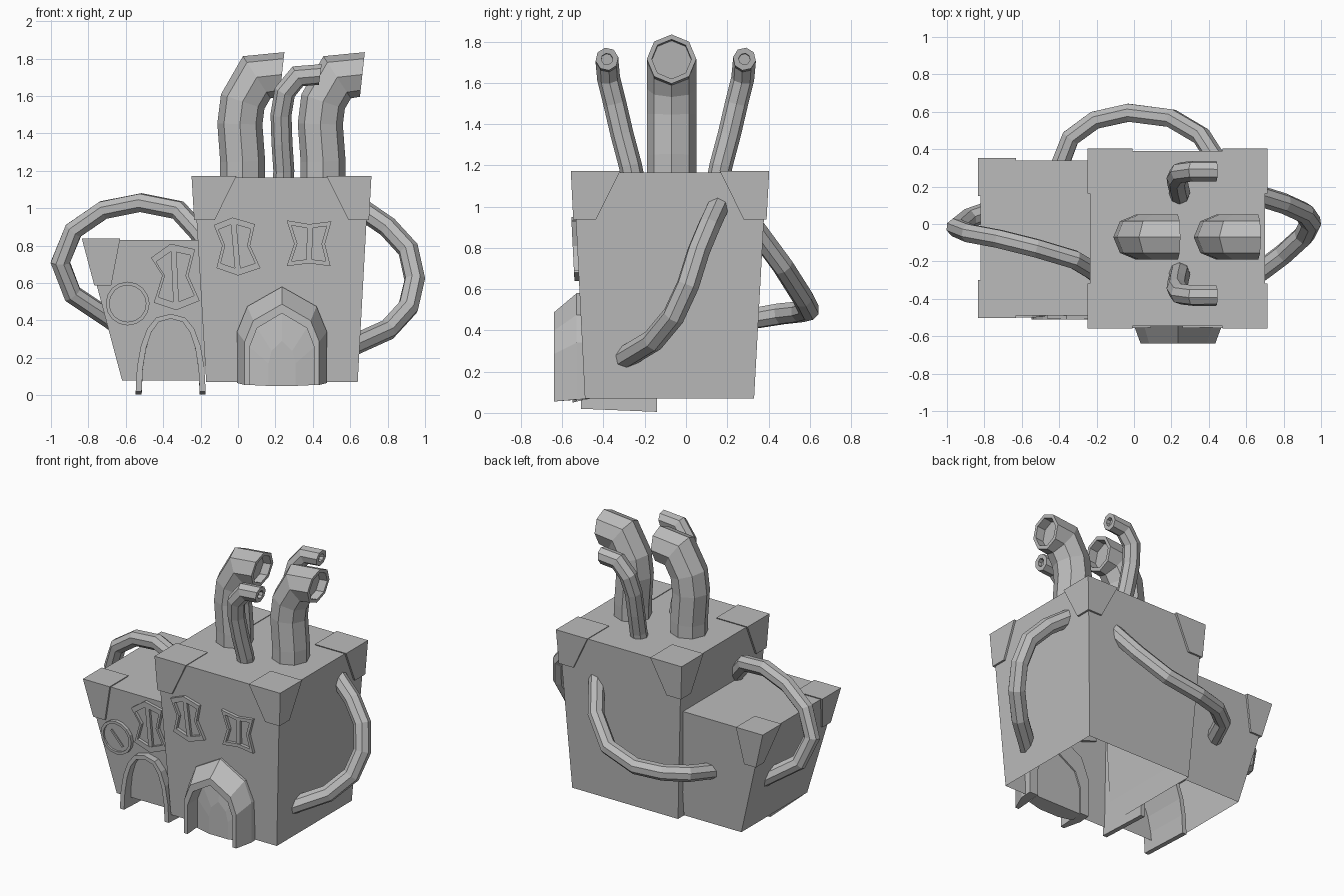
import bpy, bmesh, math
from mathutils import Vector

if "Cube" in bpy.data.objects:
    bpy.data.objects.remove(bpy.data.objects["Cube"])

clay = bpy.data.materials.new("plain_grey")
clay.use_nodes = True
GREY = (0.5, 0.5, 0.5, 1)
clay.diffuse_color = GREY
clay.node_tree.nodes["Principled BSDF"].inputs["Base Color"].default_value = GREY


def skin(name, loops, cap_start=True, cap_end=True, ring=False):
    """Join closed loops of points with quads, in order."""
    bm = bmesh.new()
    rows = [[bm.verts.new(p) for p in loop] for loop in loops]
    pairs = list(zip(rows, rows[1:])) + ([(rows[-1], rows[0])] if ring else [])
    for a, b in pairs:
        for i in range(len(a)):
            j = (i + 1) % len(a)
            bm.faces.new((a[i], a[j], b[j], b[i]))
    if cap_start and not ring:
        bm.faces.new(rows[0][::-1])
    if cap_end and not ring:
        bm.faces.new(rows[-1])
    bmesh.ops.recalc_face_normals(bm, faces=bm.faces)
    mesh = bpy.data.meshes.new(name)
    bm.to_mesh(mesh)
    bm.free()
    mesh.materials.append(clay)
    obj = bpy.data.objects.new(name, mesh)
    bpy.context.collection.objects.link(obj)
    return obj


def tube(name, path, radius, bore=0, slant=0, sides=8):
    """Faceted pipe along a path; bore hollows the last end, slant shears it."""
    pts = [Vector(p) for p in path]
    loops, normal = [], Vector((0, 1, 0))
    for i, p in enumerate(pts):
        before = (p - pts[i - 1]).normalized() if i else Vector()
        after = (pts[i + 1] - p).normalized() if i < len(pts) - 1 else Vector()
        t = (before + after).normalized()
        miter = 1 / max((before + after).length / 2, 0.85) if before.length and after.length else 1
        normal = (normal - t * normal.dot(t)).normalized()
        side = t.cross(normal)
        angles = [math.tau * k / sides for k in range(sides)]
        loops.append([p + radius * (normal * math.cos(a) + side * miter * math.sin(a)) for a in angles])
    if bore:
        for v in loops[-1]:
            v.x += slant * (v.z - pts[-1].z)
        mouth = [pts[-1].lerp(v, bore) for v in loops[-1]]
        loops += [mouth, [v - t * radius * 0.5 for v in mouth]]
    return skin(name, loops)


# Tapered buildings: (x0, x1, y0, y1, z) at the bottom and at the top
MAIN = ((-0.17, 0.64, -0.49, 0.33, 0.07), (-0.235, 0.7, -0.545, 0.39, 1.165))
ANNEX = ((-0.62, -0.18, -0.44, 0.28, 0.08), (-0.82, -0.18, -0.49, 0.34, 0.83))


def extents(block, z):
    low, high = block
    f = (z - low[4]) / (high[4] - low[4])
    return [a + (b - a) * f for a, b in zip(low[:4], high[:4])]


def rect(x0, x1, y0, y1, z):
    return [(x0, y0, z), (x1, y0, z), (x1, y1, z), (x0, y1, z)]


def corner_cap(name, block, ix, iy, size, foot, drop):
    loops, out = [], 0.013
    top = block[1][4] + 0.007
    for z, s in ((top - drop, foot), (top, size)):
        e = extents(block, z)
        sx, sy = (1, -1)[ix], (1, -1)[iy]
        x, y = e[ix] - sx * out, e[2 + iy] - sy * out
        loops.append(rect(x, x + sx * s, y, y + sy * s, z))
    skin(name, loops)


skin("main_body", [rect(*r) for r in MAIN], cap_start=False)
skin("annex_body", [rect(*r) for r in ANNEX], cap_start=False)
for iy, depth in enumerate(("front", "back")):
    for ix, side in enumerate(("right", "left")):
        corner_cap(f"main_cap_{depth}_{side}", MAIN, ix, iy, 0.24, 0.11, 0.235)
    corner_cap(f"annex_cap_{depth}", ANNEX, 0, iy, 0.205, 0.09, 0.25)

# Wide chimneys bending to the left
for name, dx in (("chimney_right", 0), ("chimney_left", 0.43)):
    path = [(0.025, 1.1), (0.025, 1.25), (0.01, 1.45), (0.025, 1.57), (0.10, 1.70), (0.235, 1.715)]
    tube(name, [(x + dx, -0.07, z) for x, z in path], 0.12, bore=0.8, slant=0.22)

# Thin chimneys leaning outward, mirrored front to back
for name, s in (("thin_chimney_front", -1), ("thin_chimney_back", 1)):
    path = [(0.24, 0.20, 1.1), (0.245, 0.22, 1.2), (0.235, 0.26, 1.35), (0.23, 0.295, 1.5),
            (0.25, 0.325, 1.62), (0.32, 0.333, 1.705), (0.44, 0.333, 1.715)]
    tube(name, [(x, s * y - 0.05, z) for x, y, z in path], 0.056, bore=0.5, slant=0.22)

# Looping pipes on the outside walls
tube("pipe_right", [(-0.15, -0.30, 0.79), (-0.22, -0.25, 0.88), (-0.32, -0.19, 0.99), (-0.52, -0.13, 1.03),
                    (-0.72, -0.08, 0.99), (-0.88, -0.05, 0.88), (-0.95, -0.02, 0.71),
                    (-0.885, 0.03, 0.54), (-0.66, 0.11, 0.39)], 0.052)
tube("pipe_left", [(0.64, 0.16, 1.01), (0.80, 0.11, 0.90), (0.91, 0.06, 0.78), (0.945, 0.01, 0.62),
                   (0.91, -0.06, 0.47), (0.80, -0.16, 0.35), (0.60, -0.31, 0.26)], 0.056)
tube("pipe_back", [(0.45, 0.33, 0.90), (0.36, 0.47, 0.71), (0.2, 0.565, 0.56), (-0.03, 0.595, 0.50),
                   (-0.21, 0.555, 0.49), (-0.34, 0.46, 0.48), (-0.41, 0.28, 0.45)], 0.052)


def on_wall(block, x, z, out):
    return (x, extents(block, z)[2] - out, z)


def frame(name, block, outline, inset, out):
    """Raised border following an (x, z) outline on a front wall."""
    n = len(outline)
    cx, cz = sum(p[0] for p in outline) / n, sum(p[1] for p in outline) / n
    stations = []
    for x, z in outline:
        u, w = cx + (x - cx) * inset, cz + (z - cz) * inset
        stations.append([on_wall(block, x, z, -0.02), on_wall(block, x, z, out),
                         on_wall(block, u, w, out), on_wall(block, u, w, -0.02)])
    skin(name, stations, ring=True)


def bar(name, block, a, b, width, out):
    a, b = Vector(a), Vector(b)
    d = (b - a).normalized() * width / 2
    quad = [(a.x - d.y, a.y + d.x), (a.x + d.y, a.y - d.x), (b.x + d.y, b.y - d.x), (b.x - d.y, b.y + d.x)]
    skin(name, [[on_wall(block, x, z, o) for x, z in quad] for o in (-0.02, out)])


# Pinched windows: outline, then the ends of the centre bar
WINDOWS = {
    "main_window_right": (MAIN, [(-0.13, 0.91), (-0.03, 0.95), (0.09, 0.915), (0.065, 0.80),
                                 (0.12, 0.68), (0.0, 0.64), (-0.115, 0.68), (-0.085, 0.80)],
                          (-0.025, 0.93), (0.0, 0.66)),
    "main_window_left": (MAIN, [(0.26, 0.935), (0.38, 0.915), (0.50, 0.93), (0.465, 0.81),
                                (0.495, 0.69), (0.38, 0.705), (0.26, 0.69), (0.30, 0.81)],
                         (0.385, 0.90), (0.38, 0.72)),
    "annex_window": (ANNEX, [(-0.465, 0.735), (-0.36, 0.81), (-0.23, 0.78), (-0.265, 0.64),
                             (-0.205, 0.505), (-0.33, 0.455), (-0.45, 0.495), (-0.405, 0.64)],
                     (-0.345, 0.79), (-0.33, 0.475)),
}
for name, (block, outline, a, b) in WINDOWS.items():
    frame(name, block, outline, 0.78, 0.022)
    bar(name + "_bar", block, a, b, 0.03, 0.018)

# Round dial with a hand
CX, CZ = -0.59, 0.49


def circle(r, out):
    turns = [math.tau * k / 16 for k in range(16)]
    return [on_wall(ANNEX, CX + r * math.cos(t), CZ + r * math.sin(t), out) for t in turns]


skin("dial", [circle(0.117, -0.02), circle(0.117, 0.025), circle(0.098, 0.025), circle(0.098, 0.012)])
bar("dial_hand", ANNEX, (CX - 0.04, CZ + 0.045), (CX + 0.045, CZ - 0.055), 0.014, 0.02)


def arch(cx, base, half, height, y):
    pts = []
    for k in range(11):
        c, s = math.cos(math.pi * k / 10), math.sin(math.pi * k / 10)
        pts.append((cx + half * math.copysign(abs(c) ** 0.75, c), y, base + height * s))
    return pts


# Deep rounded doorway of the annex
skin("annex_doorway", list(zip(arch(-0.36, 0.005, 0.187, 0.43, -0.14), arch(-0.36, 0.02, 0.187, 0.415, -0.51),
                               arch(-0.36, 0.02, 0.155, 0.39, -0.51), arch(-0.36, 0.005, 0.155, 0.405, -0.14))))

# Pointed porch of the main building
HALF = [(0.24, 0.07), (0.24, 0.34), (0.185, 0.475), (0, 0.58)]


def porch(sx, sz, y, base):
    right = [(x * sx, base if z < 0.1 else z * sz) for x, z in HALF]
    both = right + [(-x, z) for x, z in right[-2::-1]]
    return [(0.235 + x, y, z) for x, z in both]


skin("main_porch", list(zip(porch(1, 1, -0.45, 0.07), porch(1, 1, -0.53, 0.065), porch(0.83, 0.84, -0.64, 0.055),
                            porch(0.72, 0.755, -0.64, 0.055), porch(0.72, 0.755, -0.45, 0.07))))

# Slightly bulging door leaf inside the porch
skin("main_door", [porch(0.74, 0.77, -0.46, 0.07), porch(0.74, 0.77, -0.53, 0.055), porch(0.3, 0.5, -0.55, 0.05)])
